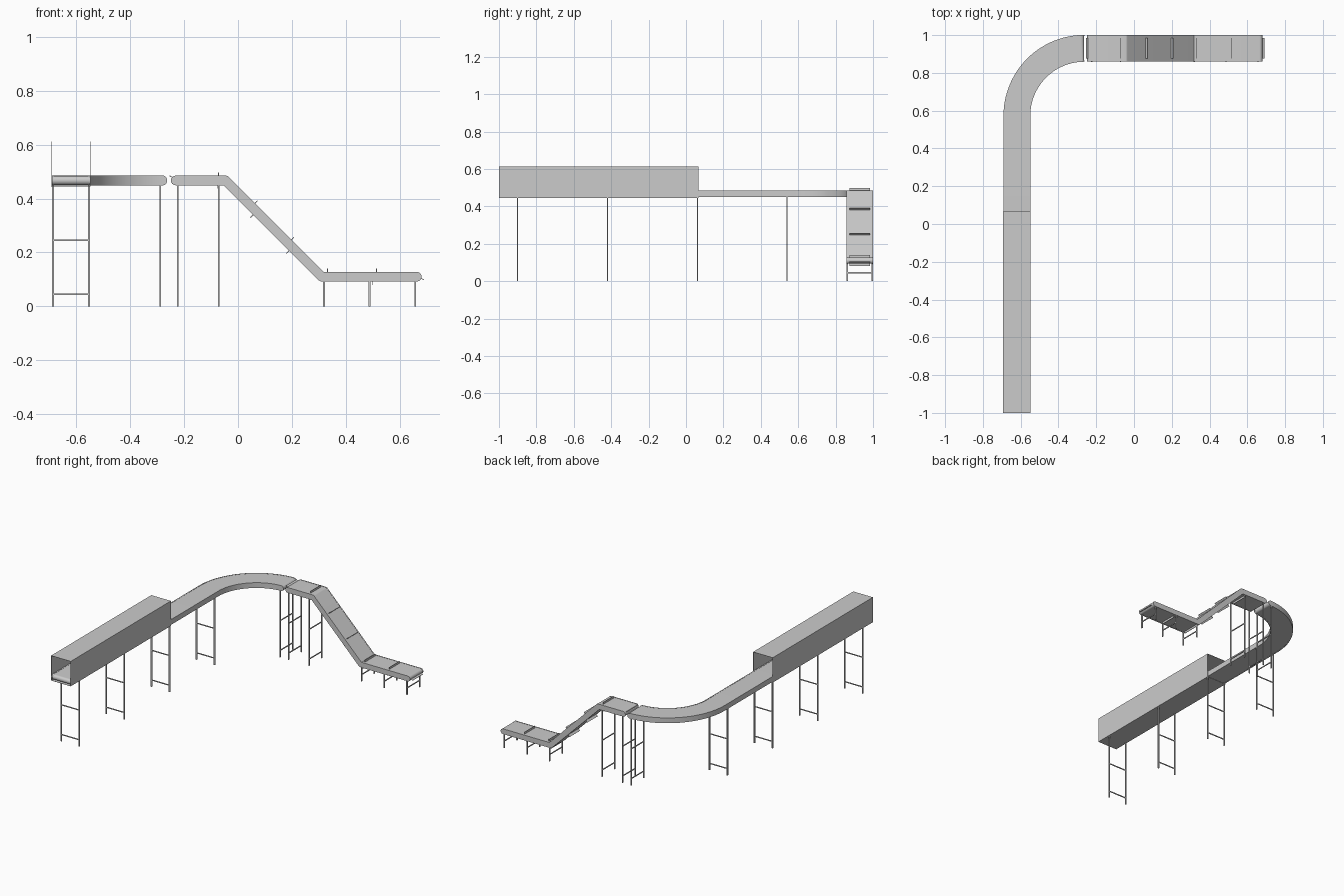
import bpy, bmesh
from math import sin, cos, pi, radians, tan
from mathutils import Matrix, Vector

if "Cube" in bpy.data.objects:
    bpy.data.objects.remove(bpy.data.objects["Cube"])

R = 0.0178            # half thickness of a conveyor bed
CX, CY = -0.62, 0.93  # centre lines of the two runs
W = 0.142             # conveyor width


def finish(name, bm, smooth=False):
    bmesh.ops.remove_doubles(bm, verts=bm.verts, dist=1e-5)
    bmesh.ops.dissolve_degenerate(bm, edges=bm.edges, dist=1e-6)
    bmesh.ops.recalc_face_normals(bm, faces=bm.faces)
    me = bpy.data.meshes.new(name)
    bm.to_mesh(me)
    bm.free()
    ob = bpy.data.objects.new(name, me)
    bpy.context.collection.objects.link(ob)
    if smooth:
        bpy.ops.object.select_all(action='DESELECT')
        ob.select_set(True)
        bpy.context.view_layer.objects.active = ob
        bpy.ops.object.shade_smooth_by_angle(angle=radians(35))
    return ob


def add_box(bm, centre, size, rot=Matrix()):
    m = Matrix.Translation(centre) @ rot @ Matrix.Diagonal((*size, 1))
    bmesh.ops.create_cube(bm, size=1, matrix=m)


def bed(name, pairs, t0, t1, place):
    """Solid strip: pairs of (upper, lower) profile points, spanning t0..t1 across."""
    bm = bmesh.new()
    rings = [[bm.verts.new(place(p[0], t, p[1])) for p, t in
              ((a, t0), (a, t1), (b, t1), (b, t0))] for a, b in pairs]
    for r, q in zip(rings, rings[1:]):
        for i in range(4):
            j = (i + 1) % 4
            bm.faces.new((r[i], r[j], q[j], q[i]))
    return finish(name, bm, True)


def conveyor(name, profile, place):
    side, inset = W / 2, 0.006
    bed(name + "_belt", profile(R - 0.001), -side + inset, side - inset, place)
    bed(name + "_left_rail", profile(R), side - inset, side, place)
    bed(name + "_right_rail", profile(R), -side, -side + inset, place)


def cap(s, z, r, a0, a1):
    """Half-round end as upper/lower pairs."""
    out = []
    for i in range(9):
        a = a0 + (a1 - a0) * i / 8
        out.append(((s + r * cos(a), z + r * sin(a)), (s + r * cos(a), z - r * sin(a))))
    return out


# Upper run: straight, then a quarter turn
ARC_R, Y0 = 0.357, CY - 0.357
ARC_END = Y0 + ARC_R * pi / 2
TOP_Z = 0.467


def upper_profile(r):
    mid = [Y0 + (ARC_END - Y0 - R) * i / 32 for i in range(32)]
    return (cap(-1 + R, TOP_Z, r, pi, pi / 2)
            + [((s, TOP_Z + r), (s, TOP_Z - r)) for s in mid]
            + cap(ARC_END - R, TOP_Z, r, pi / 2, 0))


def upper_place(s, t, z):
    if s <= Y0:
        return (CX - t, s, z)
    a = (s - Y0) / ARC_R
    return (CX + ARC_R - (ARC_R + t) * cos(a), Y0 + (ARC_R + t) * sin(a), z)


conveyor("curved_conveyor", upper_profile, upper_place)

# Descending run: flat, 45 degree slope, flat
LOW_Z = 0.110
XA, XB = -0.046, 0.311


def lower_profile(r):
    k = r * tan(pi / 8)
    arc = [pi / 2 - pi / 4 * i / 5 for i in range(6)]
    first = [((XA + r * cos(a), TOP_Z + r * sin(a)), (XA - k, TOP_Z - r)) for a in arc]
    second = [((XB + k, LOW_Z + r), (XB - r * cos(a), LOW_Z - r * sin(a))) for a in arc[::-1]]
    return (cap(-0.249 + R, TOP_Z, r, pi, pi / 2) + first + second
            + cap(0.681 - R, LOW_Z, r, pi / 2, 0))


conveyor("sloped_conveyor", lower_profile, lambda s, t, z: (s, CY + t, z))

# Cleats across the sloped belt: x, z, direction it sticks out
cleats = [(-0.243, 0.478, 150), (-0.072, 0.484, 90), (0.063, 0.382, 45), (0.198, 0.247, 45),
          (0.332, 0.127, 90), (0.514, 0.127, 90), (0.678, 0.104, -25), (0.5, 0.093, 270),
          (0.318, 0.093, 270), (0.188, 0.205, 225), (0.055, 0.338, 225), (-0.077, 0.45, 270)]
bm = bmesh.new()
for x, z, ang in cleats:
    a = radians(ang)
    d = Vector((cos(a), 0, sin(a)))
    add_box(bm, Vector((x, CY, z)) + d * 0.005, (0.016, 0.11, 0.003), Matrix.Rotation(-a, 4, 'Y'))
finish("belt_cleats", bm)

# Tunnel cover, open at both ends
bm = bmesh.new()
TW, TB, TT, Ya, Yb, th = 0.146, 0.4445, 0.6125, -1.0, 0.067, 0.0015
yc, yl, zc = (Ya + Yb) / 2, Yb - Ya, (TB + TT) / 2
ring = [(-TW / 2, TB), (TW / 2, TB), (TW / 2, TT), (-TW / 2, TT)]
inner = [(x * (1 - 2 * th / TW), z + (th if z == TB else -th)) for x, z in ring]
vs = [[bm.verts.new((CX + x, y, z)) for x, z in loop] for y in (Ya, Yb) for loop in (ring, inner)]
fo, fi, bo, bi = vs
for i in range(4):
    j = (i + 1) % 4
    for p, q in ((fo, bo), (fi, bi), (fo, fi), (bo, bi)):
        bm.faces.new((p[i], p[j], q[j], q[i]))
finish("tunnel_cover", bm)


# Leg frames: two posts with cross bars
def leg_frame(name, x, y, top, across_x):
    bm = bmesh.new()
    ax = Vector((1, 0, 0)) if across_x else Vector((0, 1, 0))
    size = (0.008, 0.006) if across_x else (0.006, 0.008)
    c = Vector((x, y, 0))
    for sgn in (-1, 1):
        add_box(bm, c + ax * sgn * 0.067 + Vector((0, 0, top / 2)), (*size, top))
    for z in (0.045, 0.245):
        if z < top:
            bar = (0.134, 0.005, 0.006) if across_x else (0.005, 0.134, 0.006)
            add_box(bm, c + Vector((0, 0, z)), bar)
    finish(name, bm)


for i, y in enumerate((-0.9, -0.42, 0.061, 0.54)):
    leg_frame(f"straight_leg_frame_{i + 1}", CX, y, 0.452, True)
for i, x in enumerate((-0.289, -0.224, -0.072)):
    leg_frame(f"tall_leg_frame_{i + 1}", x, CY - 0.002, 0.452, False)
for i, x in enumerate((0.319, 0.488, 0.657)):
    leg_frame(f"short_leg_frame_{i + 1}", x, CY - 0.002, 0.095, False)
